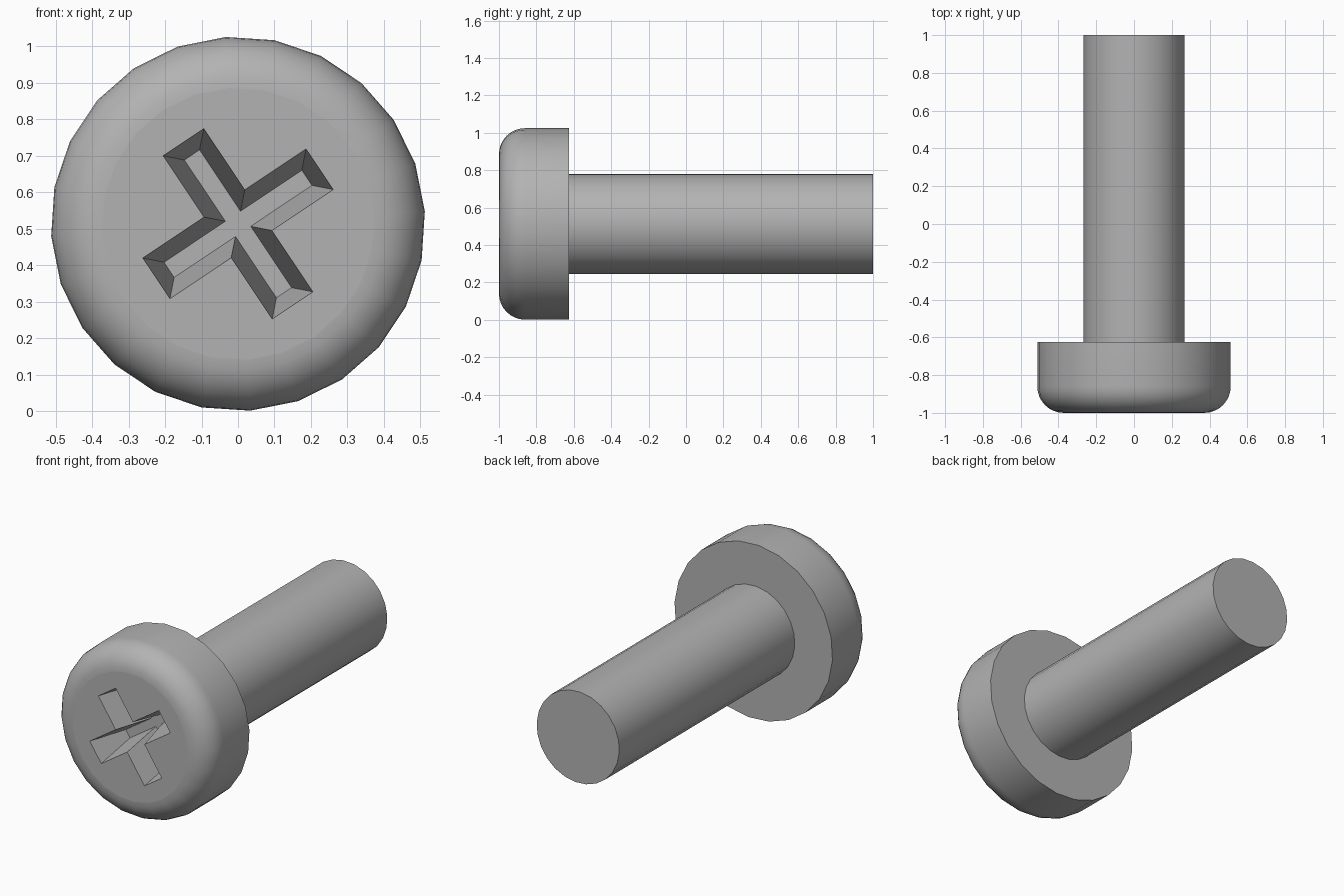
import bpy, bmesh
from math import sin, cos, pi, radians

cube = bpy.data.objects.get("Cube")
if cube:
    bpy.data.objects.remove(cube, do_unlink=True)

SIDES = 24
CENTRE_Z = 0.513
TURN = radians(3.75)          # small roll of the whole screw about its axis
FRONT, UNDER, BACK = -1.0, -0.625, 1.0
HEAD_R, SHANK_R, ROUND = 0.513, 0.268, 0.14

steel = bpy.data.materials.new("steel_grey")
steel.use_nodes = True
GREY = (0.45, 0.45, 0.45, 1)
steel.diffuse_color = GREY
steel.node_tree.nodes["Principled BSDF"].inputs["Base Color"].default_value = GREY


def ring(bm, r, y):
    """Circle of vertices around the y axis."""
    angles = [TURN + 2 * pi * i / SIDES for i in range(SIDES)]
    return [bm.verts.new((r * cos(a), y, CENTRE_Z + r * sin(a))) for a in angles]


def cross(bm, half, reach, y):
    """Outline of a plus sign, turned to lie on the head."""
    c, s = cos(radians(30) + TURN), sin(radians(30) + TURN)
    out = []
    for k in range(4):
        for u, v in ((reach, -half), (reach, half), (half, half)):
            for _ in range(k):
                u, v = -v, u
            out.append(bm.verts.new((u * c - v * s, y, CENTRE_Z + u * s + v * c)))
    return out


def bridge(bm, a, b):
    n = len(a)
    return [bm.faces.new((a[i], a[(i + 1) % n], b[(i + 1) % n], b[i])) for i in range(n)]


def loop_edges(bm, loop):
    found = [bm.edges.get((loop[i - 1], loop[i])) for i in range(len(loop))]
    return found


def finish(bm, name):
    bmesh.ops.recalc_face_normals(bm, faces=bm.faces[:])
    mesh = bpy.data.meshes.new(name)
    bm.to_mesh(mesh)
    bm.free()
    mesh.materials.append(steel)
    obj = bpy.data.objects.new(name, mesh)
    bpy.context.collection.objects.link(obj)
    bpy.ops.object.select_all(action="DESELECT")
    obj.select_set(True)
    bpy.context.view_layer.objects.active = obj
    bpy.ops.object.shade_smooth_by_angle(angle=radians(30))
    return obj


# Head: flat underside, straight wall, rounded front rim
bm = bmesh.new()
STEPS = 8
rings = [ring(bm, HEAD_R, UNDER)]
for i in range(STEPS + 1):
    t = pi / 2 * i / STEPS
    rings.append(ring(bm, HEAD_R - ROUND * (1 - cos(t)), FRONT + ROUND * (1 - sin(t))))
bm.faces.new(rings[0])
for a, b in zip(rings, rings[1:]):
    bridge(bm, a, b)

# Tapered cross recess sunk into the front face
mouth = cross(bm, 0.067, 0.269, FRONT)
floor = cross(bm, 0.025, 0.227, FRONT + 0.25)
bridge(bm, mouth, floor)
bm.faces.new(floor)
bmesh.ops.triangle_fill(bm, use_beauty=True,
                        edges=loop_edges(bm, rings[-1]) + loop_edges(bm, mouth))
head = finish(bm, "screw_head")
for p in head.data.polygons:
    if abs(p.normal.y) > 0.999:
        p.use_smooth = False

# Shank: plain cylinder
bm = bmesh.new()
near, far = ring(bm, SHANK_R, UNDER), ring(bm, SHANK_R, BACK)
bridge(bm, near, far)
bm.faces.new(near)
bm.faces.new(far)
finish(bm, "screw_shank")
